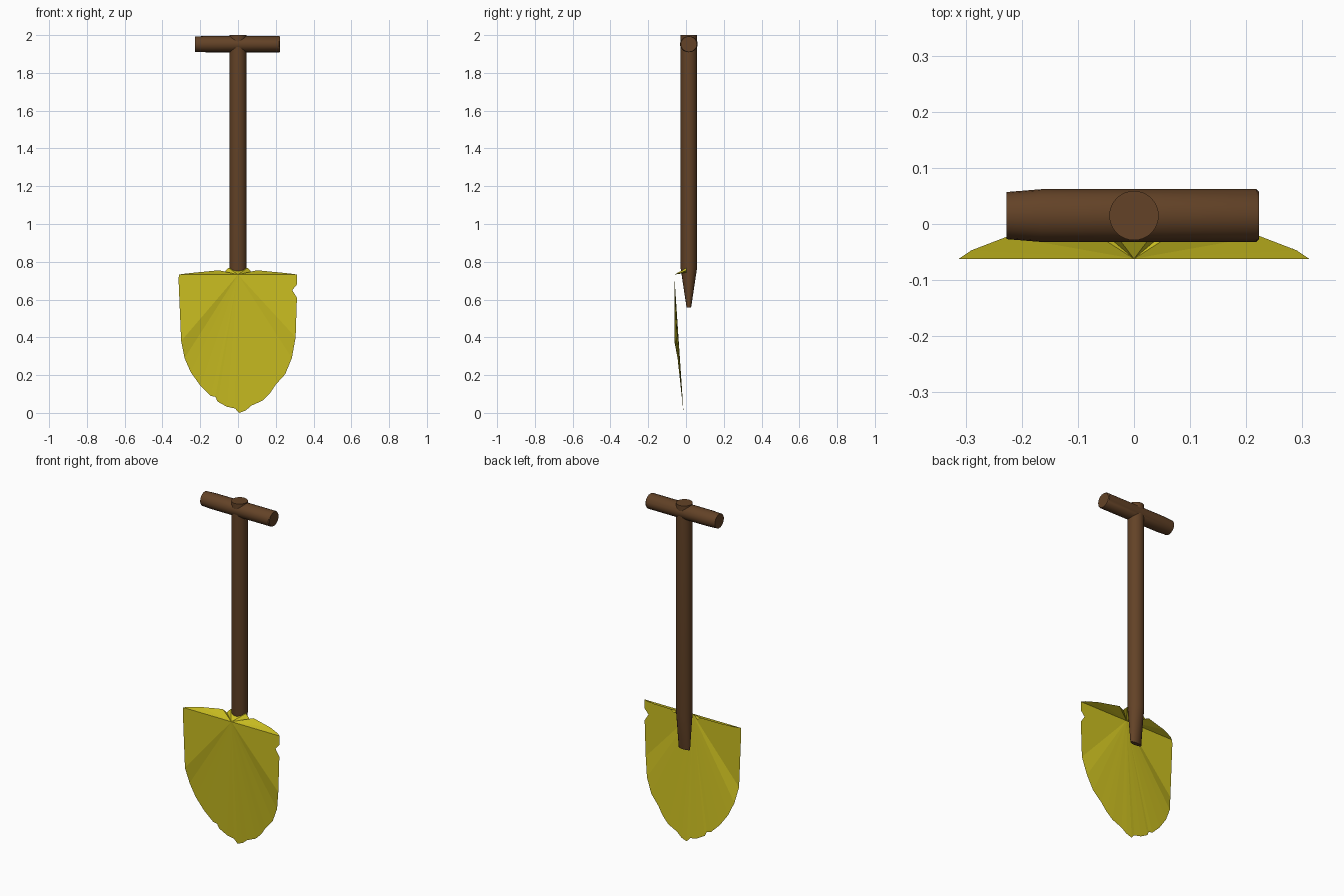
import bpy
import math

if "Cube" in bpy.data.objects:
    bpy.data.objects.remove(bpy.data.objects["Cube"])


def material(name, color):
    m = bpy.data.materials.new(name)
    m.diffuse_color = color
    m.use_nodes = True
    m.node_tree.nodes["Principled BSDF"].inputs["Base Color"].default_value = m.diffuse_color
    return m


def add_mesh(name, verts, faces, mat):
    me = bpy.data.meshes.new(name)
    me.from_pydata(verts, [], faces)
    me.materials.append(mat)
    ob = bpy.data.objects.new(name, me)
    bpy.context.collection.objects.link(ob)
    return ob


def loft(name, rings, to_world, mat, n=32):
    """Tube through elliptical rings (position, radius u, radius v), capped at both ends."""
    verts, faces = [], []
    for pos, ru, rv in rings:
        for i in range(n):
            a = 2 * math.pi * i / n
            verts.append(to_world(pos, ru * math.cos(a), rv * math.sin(a)))
    for r in range(len(rings) - 1):
        for i in range(n):
            j = (i + 1) % n
            faces.append((r * n + i, r * n + j, (r + 1) * n + j, (r + 1) * n + i))
    last = (len(rings) - 1) * n
    faces.append(tuple(reversed(range(n))))
    faces.append(tuple(range(last, last + n)))
    ob = add_mesh(name, verts, faces, mat)
    bpy.ops.object.select_all(action='DESELECT')
    bpy.context.view_layer.objects.active = ob
    ob.select_set(True)
    bpy.ops.object.shade_smooth_by_angle(angle=math.radians(35))
    return ob


wood = material("wood", (0.125, 0.055, 0.02, 1))
yellow = material("yellow_paint", (0.6, 0.52, 0.015, 1))
CY = 0.015

# Shaft: round, flattened to a wedge at the lower end
loft("shaft", [(0.557, 0.036, 0.012), (0.77, 0.044, 0.044), (2.0, 0.044, 0.044)],
     lambda p, u, v: (u, CY + v, p), wood)

# Cross grip: slightly narrowed at the ends
loft("cross_grip", [(-0.227, 0.042, 0.041), (-0.165, 0.047, 0.043),
                    (0.218, 0.047, 0.043), (0.223, 0.042, 0.041)],
     lambda p, u, v: (p, CY + u, 1.952 + v), wood, 20)

# Blade: worn outline from the left top corner round the tip to the right one
outline = [(-0.312, 0.732), (-0.315, 0.71), (-0.307, 0.52), (-0.301, 0.38),
           (-0.283, 0.29), (-0.25, 0.215), (-0.2, 0.145), (-0.145, 0.09),
           (-0.12, 0.085), (-0.108, 0.06), (-0.06, 0.033), (-0.015, 0.023),
           (0.005, 0.0), (0.04, 0.012), (0.07, 0.038), (0.13, 0.065),
           (0.17, 0.105), (0.2, 0.15), (0.25, 0.205), (0.285, 0.29),
           (0.305, 0.4), (0.312, 0.61), (0.287, 0.65), (0.312, 0.68),
           (0.312, 0.732)]
# Folded tread along the top edge, one half (x, y, z)
tread = [(0.29, -0.047, 0.736), (0.225, -0.022, 0.743), (0.1, 0.002, 0.755),
         (0.075, 0.002, 0.742), (0.05, 0.004, 0.768)]


def blade_y(z):
    return -0.062 if z >= 0.38 else -0.013 - 0.109 * z


ring = [(x, blade_y(z), z) for x, z in outline]
ring += tread + [(-x, y, z) for x, y, z in reversed(tread)]
hub = (0.0, -0.062, 0.732)
n = len(ring)
add_mesh("blade", [hub] + ring,
         [(0, i + 1, (i + 1) % n + 1) for i in range(n)], yellow)
